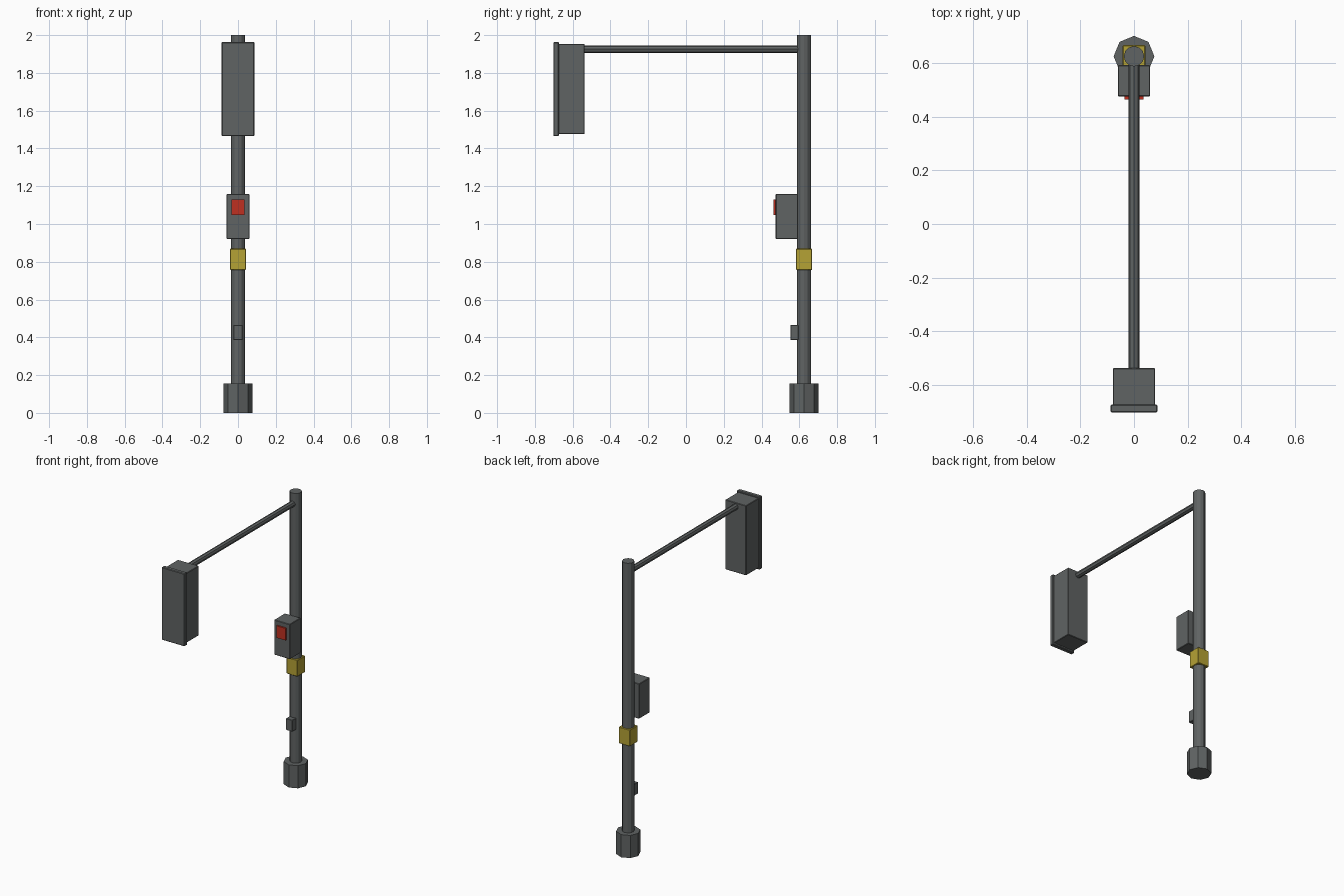
import bpy
import math
from mathutils import Matrix

if "Cube" in bpy.data.objects:
    bpy.data.objects.remove(bpy.data.objects["Cube"])


def material(name, rgb):
    m = bpy.data.materials.new(name)
    m.diffuse_color = (*rgb, 1.0)
    m.use_nodes = True
    m.node_tree.nodes["Principled BSDF"].inputs["Base Color"].default_value = m.diffuse_color
    return m


GREY = material("dark grey metal", (0.115, 0.125, 0.125))
YELLOW = material("yellow", (0.46, 0.36, 0.035))
RED = material("red", (0.52, 0.03, 0.015))


def box(name, x, y, z, mat, bevel=0.0):
    """Box of half width x, spanning the y and z ranges."""
    bpy.ops.mesh.primitive_cube_add(size=1)
    ob = bpy.context.object
    ob.name = name
    size = (2 * x, y[1] - y[0], z[1] - z[0])
    mid = (0, (y[0] + y[1]) / 2, (z[0] + z[1]) / 2)
    ob.data.transform(Matrix.Translation(mid) @ Matrix.Diagonal((*size, 1)))
    ob.data.materials.append(mat)
    if bevel:
        mod = ob.modifiers.new("edge bevel", "BEVEL")
        mod.width = bevel
        mod.segments = 1
    return ob


def rod(name, sides, radius, length, mid, mat, rotation=(0, 0, 0)):
    bpy.ops.mesh.primitive_cylinder_add(vertices=sides, radius=radius, depth=length,
                                        location=mid, rotation=rotation)
    ob = bpy.context.object
    ob.name = name
    ob.data.materials.append(mat)
    return ob


POLE_Y = 0.625

# Octagonal foot, upright pole and overhead arm
rod("base", 8, 0.076, 0.155, (0, POLE_Y, 0.0775), GREY)
rod("pole", 12, 0.038, 1.99, (0, POLE_Y, 1.005), GREY)
rod("arm", 8, 0.02, 1.17, (0, 0.035, 1.926), GREY, (math.pi / 2, 0, 0))

# Signal housing with its wider front plate
box("signal_housing", 0.079, (-0.675, -0.537), (1.476, 1.953), GREY, 0.003)
box("signal_front_plate", 0.087, (-0.702, -0.673), (1.465, 1.963), GREY, 0.004)

# Pedestrian display box with red light
box("pedestrian_box", 0.06, (0.475, 0.592), (0.921, 1.16), GREY, 0.003)
box("red_light", 0.035, (0.464, 0.477), (1.048, 1.13), RED)

# Yellow collar round the pole, and small push button box
box("yellow_collar", 0.042, (POLE_Y - 0.042, POLE_Y + 0.042), (0.756, 0.869), YELLOW, 0.003)
box("push_button_box", 0.024, (0.553, 0.595), (0.386, 0.465), GREY, 0.002)
